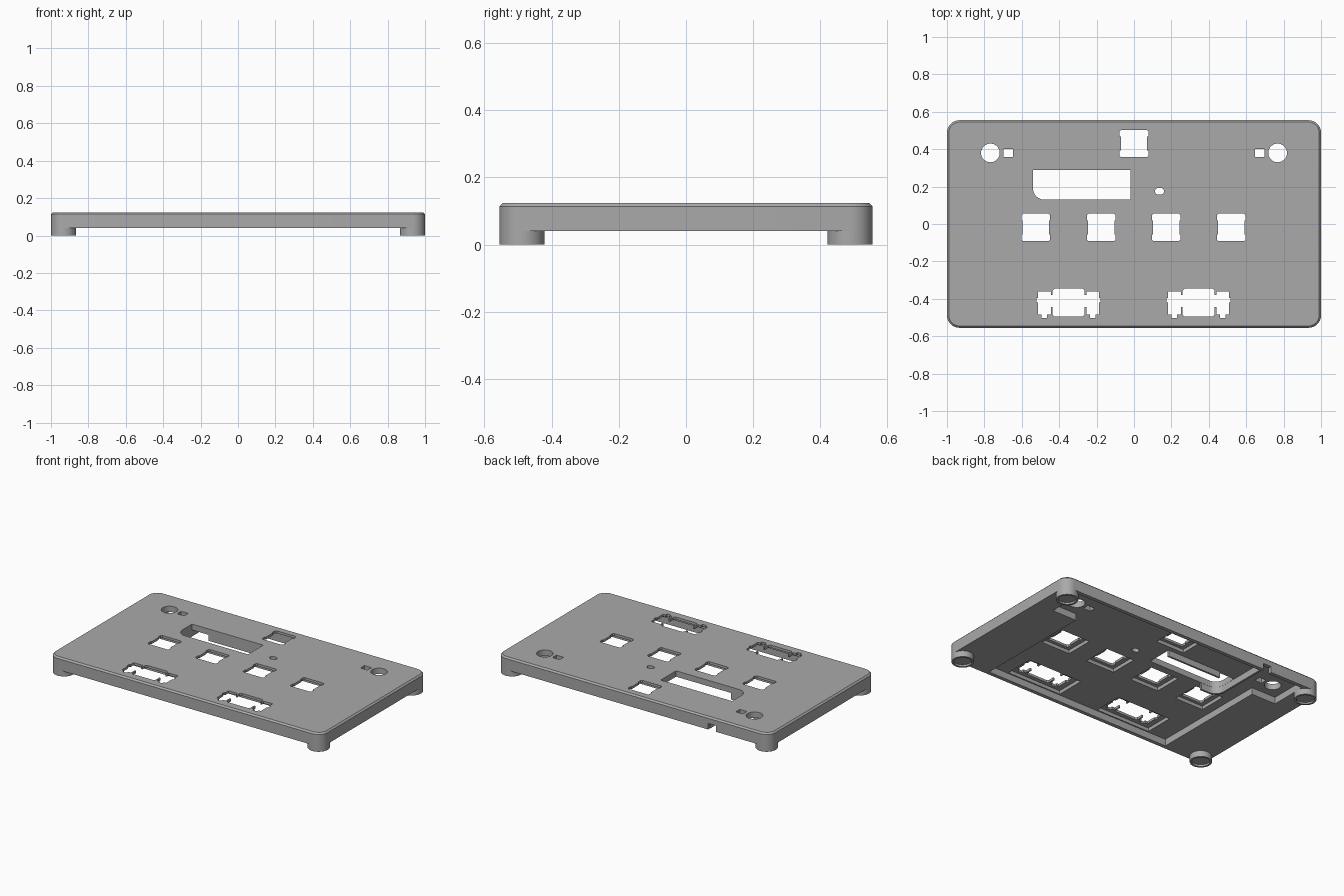
import bpy, bmesh, math

if "Cube" in bpy.data.objects:
    bpy.data.objects.remove(bpy.data.objects["Cube"])

grey = bpy.data.materials.new("plain grey")
grey.diffuse_color = (0.4, 0.4, 0.4, 1)
grey.use_nodes = True
grey.node_tree.nodes["Principled BSDF"].inputs["Base Color"].default_value = grey.diffuse_color


def loft(name, rings):
    """Closed solid through rings of (points, z)."""
    bm = bmesh.new()
    loops = [[bm.verts.new((x, y, z)) for x, y in pts] for pts, z in rings]
    n = len(loops[0])
    for a, b in zip(loops, loops[1:]):
        for i in range(n):
            j = (i + 1) % n
            bm.faces.new((a[i], a[j], b[j], b[i]))
    bm.faces.new(loops[0][::-1])
    bm.faces.new(loops[-1])
    bmesh.ops.recalc_face_normals(bm, faces=bm.faces)
    me = bpy.data.meshes.new(name)
    bm.to_mesh(me)
    bm.free()
    me.materials.append(grey)
    ob = bpy.data.objects.new(name, me)
    bpy.context.collection.objects.link(ob)
    return ob


def prism(name, pts, z0, z1):
    return loft(name, [(pts, z0), (pts, z1)])


def rect(x0, x1, y0, y1):
    return [(x0, y0), (x1, y0), (x1, y1), (x0, y1)]


def arc(cx, cy, r, a0, a1, n):
    return [(cx + r * math.cos(math.radians(a0 + (a1 - a0) * i / n)),
             cy + r * math.sin(math.radians(a0 + (a1 - a0) * i / n))) for i in range(n + 1)]


def circle(cx, cy, r, n=40):
    return arc(cx, cy, r, 0, 360, n)[:-1]


def round_rect(hx, hy, r, n=10):
    pts = []
    for k, (sx, sy) in enumerate([(1, 1), (-1, 1), (-1, -1), (1, -1)]):
        pts += arc(sx * (hx - r), sy * (hy - r), r, 90 * k, 90 * k + 90, n)
    return pts


def mirrored(half, cx, cy=0.0):
    """Outline from its right half, listed bottom to top."""
    return [(cx + x, cy + y) for x, y in half] + [(cx - x, cy + y) for x, y in half[::-1]]


def cut(ob, cutters):
    for c in cutters:
        c.hide_render = True
        m = ob.modifiers.new("cut", 'BOOLEAN')
        m.operation, m.solver, m.object = 'DIFFERENCE', 'EXACT', c
    bpy.context.view_layer.update()
    dg = bpy.context.evaluated_depsgraph_get()
    me = bpy.data.meshes.new_from_object(ob.evaluated_get(dg))
    ob.modifiers.clear()
    ob.data = me
    for c in cutters:
        bpy.data.objects.remove(c)


# case plate with a chamfered top edge
HX, HY, R = 1.0, 0.555, 0.067
case = loft("case_plate", [(round_rect(HX, HY, R), 0.04),
                           (round_rect(HX, HY, R), 0.114),
                           (round_rect(HX - 0.01, HY - 0.01, R - 0.01), 0.124)])
cutters = []


def hole(pts, z0=-0.1, z1=0.3):
    cutters.append(prism("cutter", pts, z0, z1))


# hollow underside, wider at the back
hole([(-0.69, -0.53), (0.69, -0.53), (0.69, 0.28), (0.87, 0.28), (0.87, 0.53),
      (-0.87, 0.53), (-0.87, 0.28), (-0.69, 0.28)], -0.1, 0.085)

# square button openings with their pockets
button = [(0.068, -0.073), (0.077, -0.066), (0.077, -0.038), (0.070, -0.038),
          (0.070, 0.038), (0.077, 0.038), (0.077, 0.066), (0.068, 0.073)]
for cx, cy in [(-0.525, -0.018), (-0.175, -0.018), (0.172, -0.018), (0.52, -0.018), (0, 0.43)]:
    hole(rect(cx - 0.105, cx + 0.105, cy - 0.095, cy + 0.095), -0.1, 0.108)
    hole(mirrored(button, cx, cy))

# wide key openings with side wings
wide = [(0.075, -0.495), (0.085, -0.485), (0.085, -0.445), (0.095, -0.445), (0.095, -0.485),
        (0.115, -0.485), (0.115, -0.502), (0.145, -0.502), (0.145, -0.485), (0.162, -0.485),
        (0.162, -0.42), (0.170, -0.42), (0.170, -0.395), (0.162, -0.395), (0.162, -0.36),
        (0.095, -0.36), (0.095, -0.38), (0.085, -0.38), (0.085, -0.355), (0.075, -0.345)]
for cx in (-0.35, 0.345):
    hole(rect(cx - 0.2, cx + 0.2, -0.522, -0.325), -0.1, 0.108)
    hole(mirrored(wide, cx))

# round and small square openings in the back corners
for s in (-1, 1):
    hole(circle(s * 0.768, 0.38, 0.05))
    hole(rect(s * 0.672 - 0.026, s * 0.672 + 0.026, 0.359, 0.401))

# long display slot with one rounded corner, and the small oval
hole(arc(-0.48, 0.19, 0.06, 180, 270, 10) + [(-0.018, 0.13), (-0.018, 0.29), (-0.54, 0.29)])
hole(arc(0.143, 0.175, 0.018, -90, 90, 10) + arc(0.130, 0.175, 0.018, 90, 270, 10))

# cable notch in the back wall
hole(rect(-0.61, -0.55, 0.5, 0.6), -0.1, 0.08)
cut(case, cutters)
parts = [case]

# inner walls beside the display slot
inner = [(-0.42, 0.129)] + arc(-0.48, 0.19, 0.061, 270, 180, 10) + [(-0.541, 0.54)]
outer = [(-0.42, 0.116)] + arc(-0.48, 0.19, 0.074, 270, 180, 10) + [(-0.554, 0.54)]
parts.append(prism("curved_wall", inner + outer[::-1], 0.041, 0.09))
parts.append(prism("slot_wall", rect(-0.42, -0.018, 0.291, 0.304), 0.045, 0.09))

# feet with recessed undersides
for sx in (-1, 1):
    for sy in (-1, 1):
        x, y = sx * (HX - R), sy * (HY - R)
        foot = prism("foot", circle(x, y, R), 0.0, 0.04)
        cut(foot, [prism("cutter", circle(x, y, 0.054), -0.1, 0.012)])
        parts.append(foot)

# smooth the curved walls, keep the edges crisp
for ob in parts:
    ob.select_set(True)
bpy.context.view_layer.objects.active = case
bpy.ops.object.shade_smooth_by_angle(angle=math.radians(30))
